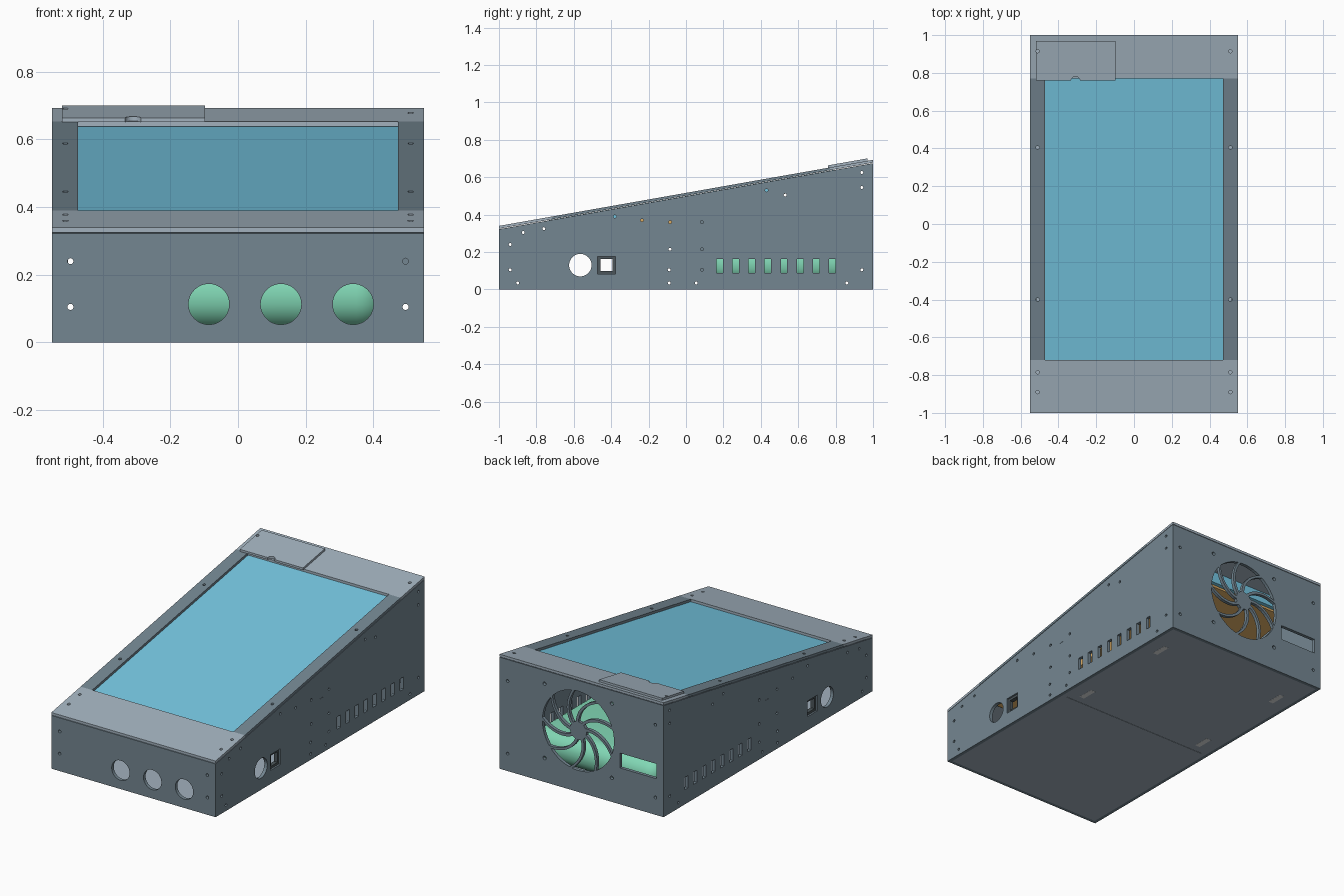
import bpy, bmesh, math
from mathutils import Matrix, Vector

if "Cube" in bpy.data.objects:
    bpy.data.objects.remove(bpy.data.objects["Cube"])

SLOPE = 0.1765          # rise of the top per unit of y
TOP = 0.34              # height of the top at the front edge
T = 0.02                # wall thickness


def material(name, *rgb):
    m = bpy.data.materials.new(name)
    m.use_nodes = True
    m.diffuse_color = (*rgb, 1)
    m.node_tree.nodes["Principled BSDF"].inputs["Base Color"].default_value = (*rgb, 1)
    return m


WALL = material("slate grey", 0.175, 0.24, 0.285)
PLATE = material("light slate", 0.36, 0.44, 0.51)
GLASS = material("screen blue", 0.18, 0.57, 0.76)
GREEN = material("mint green", 0.22, 0.68, 0.46)
ORANGE = material("amber", 0.72, 0.42, 0.13)
DARK = material("dark socket", 0.07, 0.09, 0.10)
PALE = material("pale pad", 0.85, 0.87, 0.88)


def finish(bm, name, mat):
    bmesh.ops.recalc_face_normals(bm, faces=bm.faces)
    me = bpy.data.meshes.new(name)
    bm.to_mesh(me)
    bm.free()
    ob = bpy.data.objects.new(name, me)
    bpy.context.collection.objects.link(ob)
    if mat:
        me.materials.append(mat)
    return ob


def add_box(bm, centre, size):
    m = Matrix.Translation(centre) @ Matrix.Diagonal((*size, 1))
    return bmesh.ops.create_cube(bm, size=1, matrix=m)["verts"]


def add_cylinder(bm, centre, r, axis, depth, seg=32):
    turn = Vector((0, 0, 1)).rotation_difference(Vector(axis)).to_matrix().to_4x4()
    bmesh.ops.create_cone(bm, cap_ends=True, segments=seg, radius1=r, radius2=r,
                          depth=depth, matrix=Matrix.Translation(centre) @ turn)


def box(name, x, y, z, mat, tilt="", rounding=0):
    """Box from ranges; tilt 'all' follows the sloping top, 'top' only its upper face."""
    bm = bmesh.new()
    mid = [(a + b) / 2 for a, b in (x, y, z)]
    for v in add_box(bm, mid, [b - a for a, b in (x, y, z)]):
        if tilt == "all" or (tilt == "top" and v.co.z > mid[2]):
            v.co.z += SLOPE * (v.co.y + 1)
    if rounding:
        bmesh.ops.bevel(bm, geom=bm.edges[:], offset=rounding, segments=8,
                        profile=0.5, affect="EDGES")
        for f in bm.faces:
            f.smooth = True
    return finish(bm, name, mat)


def cut(ob, build):
    """Subtract the shapes that build() adds to a cutter mesh."""
    bm = bmesh.new()
    build(bm)
    cutter = finish(bm, "cutter", None)
    cutter.hide_render = True
    mod = ob.modifiers.new("holes", "BOOLEAN")
    mod.operation, mod.solver, mod.object = "DIFFERENCE", "EXACT", cutter
    dg = bpy.context.evaluated_depsgraph_get()
    me = bpy.data.meshes.new_from_object(ob.evaluated_get(dg))
    ob.modifiers.clear()
    ob.data = me
    bpy.data.objects.remove(cutter)


# Side walls with vents, ports, screw holes and the seam between halves
SIDE_SCREWS = [(-.94, .24), (-.94, .105), (-.9, .035), (-.87, .305), (-.76, .325),
               (-.38, .39), (-.235, .37), (-.085, .36), (.085, .36), (-.085, .215),
               (.085, .215), (-.09, .105), (.085, .105), (-.09, .035), (.055, .035),
               (.43, .53), (.53, .505), (.94, .625), (.94, .545), (.94, .105), (.86, .035)]

for side, s in (("left", 1), ("right", -1)):
    xs = sorted((s * .55, s * (.55 - T)))
    xm = s * (.55 - T / 2)
    wall = box(side + "_wall", xs, (-1, 1), (0, TOP - .018), WALL, "top")

    def side_holes(bm):
        for y, z in SIDE_SCREWS:
            add_cylinder(bm, (xm, y, z), .008, (1, 0, 0), .1, 12)
        add_cylinder(bm, (xm, -.565, .13), .06, (1, 0, 0), .1, 48)
        add_box(bm, (xm, -.425, .13), (.1, .095, .095))
        for i in range(8):
            add_box(bm, (xm, .18 + i * .086, .126), (.1, .034, .074))
        for z0, z1 in ((.01, .3), (.34, .49)):
            add_box(bm, (s * .55, 0, (z0 + z1) / 2), (.004, .0015, z1 - z0))
        add_box(bm, (s * .55, .012, .335), (.004, .03, .0015))
    cut(wall, side_holes)

    # Bracket joining the halves inside
    box(side + "_joint_bracket", sorted((s * .53, s * .515)), (.065, .105),
        (.08, .38), WALL)

    # Square socket set into the side
    socket = box(side + "_socket", sorted((s * .54, s * .515)),
                 (-.473, -.377), (.082, .178), DARK)
    cut(socket, lambda bm: add_box(bm, (xm, -.425, .13), (.1, .065, .065)))

    # Top strip along the screen
    strip = box(side + "_top_strip", sorted((s * .472, s * .55)), (-.72, .77),
                (TOP - .015, TOP), WALL, "all")

    def strip_holes(bm):
        for y in (-.4, .405):
            add_cylinder(bm, (s * .51, y, .5), .009, (0, 0, 1), .6, 12)
    cut(strip, strip_holes)

    # Pads under the floor
    for i, y in enumerate((.1, .75)):
        box(f"{side}_pad_{i}", (s * .43 - .016, s * .43 + .016), (y - .05, y + .05),
            (-.0006, .002), PALE)

# Front wall with three round openings
front = box("front_wall", (-.55 + T, .55 - T), (-1, -1 + T), (0, TOP - .018), WALL, "top")


def front_holes(bm):
    for x in (-.086, .127, .34):
        add_cylinder(bm, (x, -.99, .113), .06, (0, 1, 0), .1, 48)
    for x in (-.495, .495):
        for z in (.105, .24):
            add_cylinder(bm, (x, -.99, z), .009, (0, 1, 0), .1, 12)


cut(front, front_holes)

# Back wall with fan opening and connector window
FX, FZ, FR = .022, .37, .24
back = box("back_wall", (-.55 + T, .55 - T), (1 - T, 1), (0, TOP - .018), WALL, "top")


def back_holes(bm):
    add_cylinder(bm, (FX, .99, FZ), FR, (0, 1, 0), .1, 64)
    add_box(bm, (-.38, .99, .265), (.245, .1, .09))
    for dx in (-.225, .225):
        for dz in (-.225, .225):
            add_cylinder(bm, (FX + dx, .99, FZ + dz), .011, (0, 1, 0), .1, 12)
    for x in (-.495, .495):
        for z in (.105, .545):
            add_cylinder(bm, (x, .99, z), .009, (0, 1, 0), .1, 12)


cut(back, back_holes)

# Fan grille: hub and swept arms
bm = bmesh.new()
add_cylinder(bm, (FX, .99, FZ), .055, (0, 1, 0), T, 32)
ARMS, STEPS = 9, 8
for k in range(ARMS):
    rows = []
    for i in range(STEPS + 1):
        t = i / STEPS
        r = .045 + (FR - .04) * t
        a = math.tau * k / ARMS + .75 * t
        half = .009 / r
        rows.append([bm.verts.new((FX + r * math.cos(a + d), y, FZ + r * math.sin(a + d)))
                     for d, y in ((-half, .98), (half, .98), (half, 1), (-half, 1))])
    for p, q in zip(rows, rows[1:]):
        for j in range(4):
            bm.faces.new((p[j], p[j - 1], q[j - 1], q[j]))
finish(bm, "fan_grille", WALL)

# Floor with a centre seam
floor = box("floor", (-.53, .53), (-.98, .98), (0, T), PLATE)
cut(floor, lambda bm: add_box(bm, (0, 0, 0), (1, .002, .006)))

# Front and rear top plates
for name, ys, holes in (("front_top_plate", (-1, -.72), (-.89, -.785)),
                        ("rear_top_plate", (.77, 1), (.915,))):
    plate = box(name, (-.55, .55), ys, (TOP - .015, TOP), PLATE, "all")

    def plate_holes(bm):
        for x in (-.51, .51):
            for y in holes:
                add_cylinder(bm, (x, y, .5), .009, (0, 0, 1), .6, 12)
    cut(plate, plate_holes)

# Raised access lid with finger notch
lid = box("access_lid", (-.52, -.097), (.76, .97), (TOP, TOP + .013), PLATE, "all")


def lid_holes(bm):
    add_cylinder(bm, (-.31, .757, .66), .024, (0, 0, 1), .3, 32)
    add_cylinder(bm, (-.51, .915, .7), .009, (0, 0, 1), .3, 12)


cut(lid, lid_holes)

# Screen slab, its backing and driver block, and the rounded unit inside the case
box("screen", (-.5, .5), (-.735, .785), (TOP - .085, TOP - .017), GLASS, "all")
box("screen_backing", (-.49, .49), (-.72, .765), (TOP - .098, TOP - .085), ORANGE, "all")
box("driver_block", (-.3, .3), (-.3, .08), (TOP - .165, TOP - .098), ORANGE, "all")
box("inner_unit", (-.42, .44), (.12, .88), (.04, .23), GREEN, rounding=.09)
